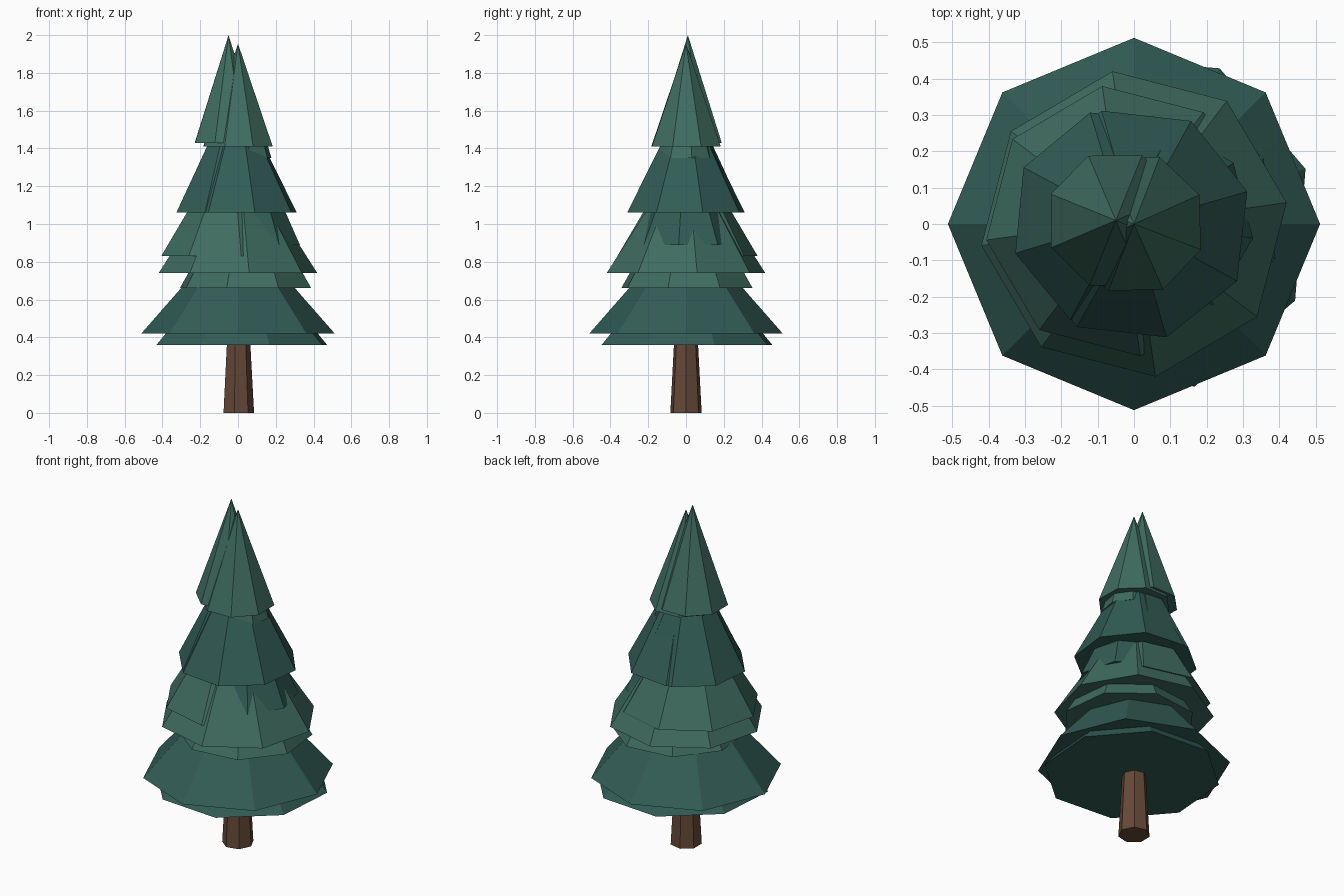
import bpy
import bmesh
from math import cos, sin, pi, radians

if "Cube" in bpy.data.objects:
    bpy.data.objects.remove(bpy.data.objects["Cube"])


def material(name, color):
    m = bpy.data.materials.new(name)
    m.diffuse_color = (*color, 1)
    m.use_nodes = True
    m.node_tree.nodes["Principled BSDF"].inputs["Base Color"].default_value = m.diffuse_color
    return m


bark = material("bark", (0.13, 0.066, 0.04))
blue_green = material("blue_green", (0.032, 0.108, 0.092))
leaf_green = material("leaf_green", (0.05, 0.15, 0.115))


def taper(name, mat, sides, r, z, height, x=0, y=0, turn=0, r_top=0):
    """Closed flat-shaded cone (or frustum when r_top > 0)."""
    bm = bmesh.new()

    def ring(rad, h):
        return [bm.verts.new((x + rad * cos(radians(turn) + 2 * pi * i / sides),
                              y + rad * sin(radians(turn) + 2 * pi * i / sides), h))
                for i in range(sides)]

    low = ring(r, z)
    bm.faces.new(low[::-1])
    if r_top:
        high = ring(r_top, z + height)
        bm.faces.new(high)
    else:
        tip = bm.verts.new((x, y, z + height))
    for i in range(sides):
        j = (i + 1) % sides
        if r_top:
            bm.faces.new((low[i], low[j], high[j], high[i]))
        else:
            bm.faces.new((low[i], low[j], tip))
    me = bpy.data.meshes.new(name)
    bm.to_mesh(me)
    bm.free()
    me.materials.append(mat)
    ob = bpy.data.objects.new(name, me)
    bpy.context.collection.objects.link(ob)
    return ob


# Seven-sided tapered trunk
taper("trunk", bark, 7, 0.085, 0, 0.5, r_top=0.058)

# Foliage tiers: each a central cone plus shifted companion cones
# (radius, base z, height, x, y, turn)
tiers = [
    (blue_green, [(0.512, 0.42, 0.585, 0, 0, 0),
                  (0.475, 0.36, 0.55, 0.02, 0.005, 18)]),
    (leaf_green, [(0.424, 0.74, 0.66, 0, 0, 8),
                  (0.375, 0.83, 0.63, -0.035, 0.008, 8),
                  (0.362, 0.66, 0.62, 0.04, 0.005, -16)]),
    (blue_green, [(0.324, 1.06, 0.63, 0, 0, 16),
                  (0.31, 1.06, 0.64, -0.03, 0.01, 17),
                  (0.28, 0.89, 0.63, 0.05, 0.0, -8)]),
    (leaf_green, [(0.197, 1.41, 0.545, 0, 0, 24),
                  (0.193, 1.43, 0.57, -0.05, 0.01, 23),
                  (0.15, 1.35, 0.5, 0.03, 0.0, 12)]),
]
for t, (mat, cones) in enumerate(tiers, 1):
    for k, (r, z, h, x, y, turn) in enumerate(cones, 1):
        taper(f"foliage_tier_{t}_cone_{k}", mat, 8, r, z, h, x, y, turn)
